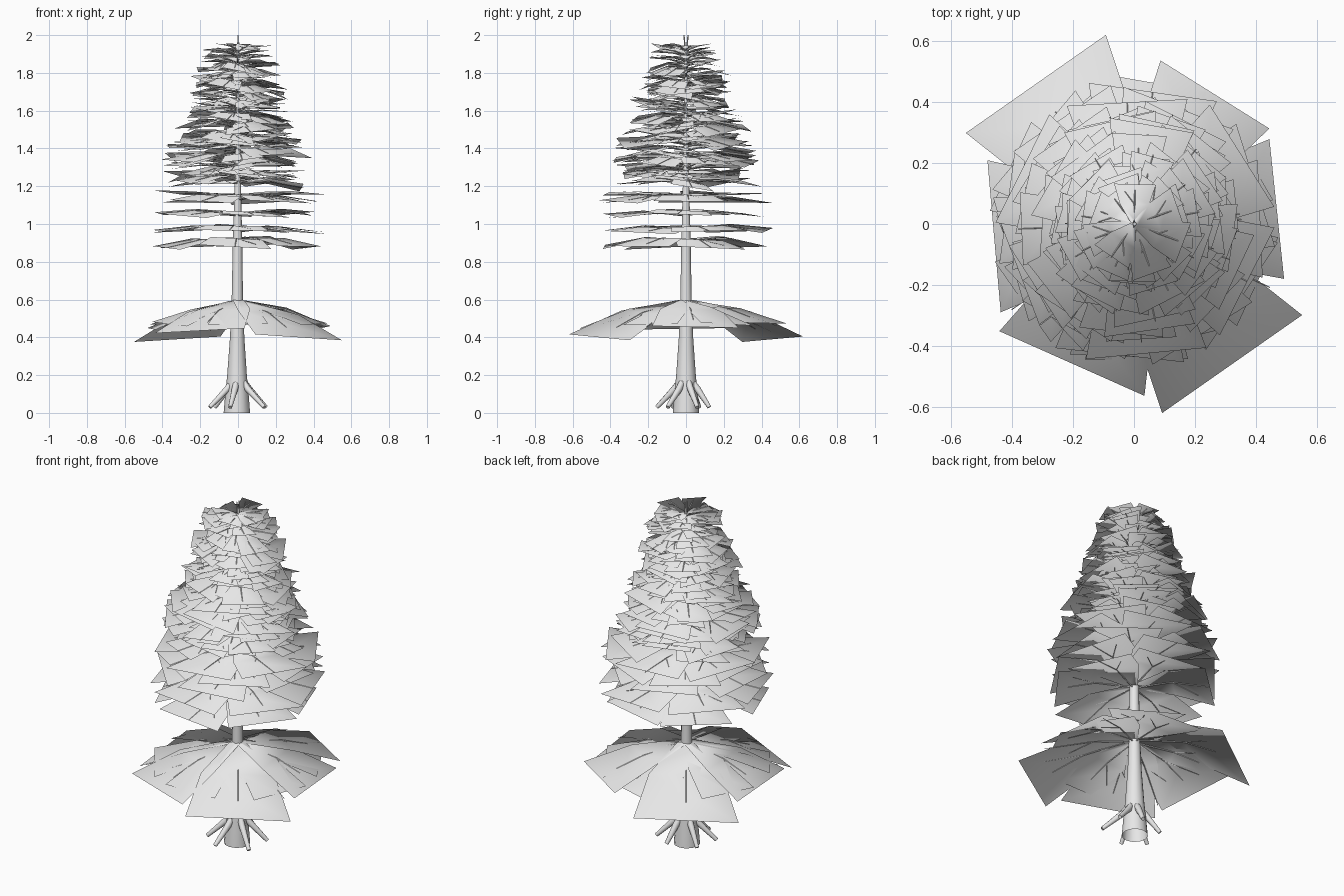
import bpy, bmesh, random
from math import sin, cos, pi, radians
from mathutils import Vector

random.seed(7)
if "Cube" in bpy.data.objects:
    bpy.data.objects.remove(bpy.data.objects["Cube"])

grey = bpy.data.materials.new("plain grey")
grey.use_nodes = True
colour = (0.8, 0.8, 0.8, 1)
grey.diffuse_color = colour
grey.node_tree.nodes["Principled BSDF"].inputs["Base Color"].default_value = colour


def finish(name, bm, smooth=False):
    mesh = bpy.data.meshes.new(name)
    bm.to_mesh(mesh)
    bm.free()
    mesh.materials.append(grey)
    obj = bpy.data.objects.new(name, mesh)
    bpy.context.collection.objects.link(obj)
    if smooth:
        bpy.ops.object.select_all(action='DESELECT')
        obj.select_set(True)
        bpy.context.view_layer.objects.active = obj
        bpy.ops.object.shade_smooth_by_angle(angle=radians(50))
    return obj


def tube(bm, points, radii, sides, open_start=False):
    """Tapered tube through the points."""
    rings = []
    for i, p in enumerate(points):
        d = points[min(i + 1, len(points) - 1)] - points[max(i - 1, 0)]
        q = d.to_track_quat('Z', 'Y')
        rings.append([bm.verts.new(p + q @ Vector((cos(a), sin(a), 0)) * radii[i])
                      for a in (2 * pi * k / sides for k in range(sides))])
    for a, b in zip(rings, rings[1:]):
        for k in range(sides):
            n = (k + 1) % sides
            bm.faces.new((a[k], a[n], b[n], b[k]))
    bm.faces.new(rings[-1])
    if not open_start:
        bm.faces.new(rings[0][::-1])


def polar(angle, r, z, side=0):
    """Point at a radius and height, shifted sideways."""
    return Vector((r * cos(angle) - side * sin(angle),
                   r * sin(angle) + side * cos(angle), z))


# Trunk, open underneath
profile = [(0, .07), (.1, .062), (.2, .052), (.4, .038), (.6, .03),
           (.9, .025), (1.2, .017), (1.6, .011), (1.96, .006)]
bm = bmesh.new()
tube(bm, [Vector((-.006 + .004 * z, 0, z)) for z, r in profile],
     [r for z, r in profile], 12, open_start=True)
finish("trunk", bm, True)

# Roots
bm = bmesh.new()
for deg, reach in ((22, .16), (72, .13), (150, .14), (205, .165), (255, .16), (325, .17)):
    a = radians(deg)
    tube(bm, [polar(a, .03, .17), polar(a, .065, .125), polar(a, reach, .03)],
         [.017, .018, .011], 8)
finish("roots", bm, True)

# Twin leader shoots at the tip
bm = bmesh.new()
for s in (-1, 1):
    tube(bm, [Vector((0, s * .004, 1.86)), Vector((0, s * .01, 2))], [.004, .003], 5)
finish("leader_shoots", bm)

fronds = bmesh.new()
twigs = bmesh.new()


def frond(angle, z, length, width, mid_dz, tip_dz, roll=0.0, overhang=.92):
    """Bent leaf card, narrow at the trunk and wide at the tip, with its twig."""
    rows = []
    for t, w, dz in ((.03, .16, 0), (.5, .7, mid_dz), (1, 1, tip_dz)):
        h = width * w / 2
        rows.append([fronds.verts.new(polar(angle, length * t, z + dz + s * h * roll, s * h))
                     for s in (-1, 1)])
    for a, b in zip(rows, rows[1:]):
        fronds.faces.new((a[0], b[0], b[1], a[1])).smooth = True
    end = polar(angle, length * overhang, z + mid_dz + (tip_dz - mid_dz) * (overhang * 2 - 1))
    mid = polar(angle, length * .5, z + mid_dz)
    tube(twigs, [polar(angle, 0, z - .01), mid, end], [.005, .003, .0015], 4)
    # side shoot
    fork = angle + random.choice((-.3, .3))
    tube(twigs, [mid, polar(fork, length * .85, z + mid_dz + (tip_dz - mid_dz) * .7)],
         [.002, .001], 4)


# Low drooping skirt: long fronds, then shorter ones between
for deg, length, width, drop in ((6, .47, .46, .14), (58, .5, .42, .12), (125, .56, .56, .205),
                                 (185, .46, .5, .15), (246, .5, .52, .16), (305, .56, .56, .195)):
    frond(radians(deg), .595, length, width, -drop * .33, -drop, random.uniform(-.06, .06), .8)
for deg in (30, 80, 155, 215, 270, 335):
    frond(radians(deg), .58, random.uniform(.4, .48), .32, -.04, -.11,
          random.uniform(-.1, .1), random.choice((.8, 1.1)))

# Spaced flat whorls above the bare trunk
for z, reach, droop, turn in ((.915, .42, -.035, 20), (.975, .46, -.015, 18), (1.06, .41, -.01, 45),
                              (1.135, .42, -.022, 0), (1.15, .43, .012, 28)):
    for k in range(6):
        a = radians(60 * k + turn + random.uniform(-9, 9))
        frond(a, z + random.uniform(-.008, .008), reach * random.uniform(.9, 1.04), reach * .92,
              .01, droop, random.uniform(-.07, .07), random.choice((.85, 1.0)))

# Dense crown, tapering to a shallow cup at the top
outline = [(1.22, .36), (1.36, .365), (1.5, .33), (1.6, .28), (1.78, .235), (1.9, .18), (1.95, .15)]


def crown_radius(z):
    for (z0, r0), (z1, r1) in zip(outline, outline[1:]):
        if z <= z1:
            return r0 + (r1 - r0) * max(0, (z - z0) / (z1 - z0))
    return outline[-1][1]


tiers = 26
for i in range(tiers):
    t = i / (tiers - 1)
    z = 1.235 + .69 * t
    reach = crown_radius(z)
    turn = random.uniform(0, 60)
    for k in range(7):
        a = radians(360 / 7 * k + turn + random.uniform(-16, 16))
        tip = random.uniform(-.045, .03) if t < .92 else random.uniform(.01, .025)
        frond(a, z + random.uniform(-.012, .012), reach * random.uniform(.74, 1.06),
              reach * random.uniform(.6, .9), .008 + tip * .25, tip,
              random.uniform(-.2, .2), random.choice((.85, .9, 1.03)))

# Leaf normals lean outwards for soft, rounded foliage shading
leaves = finish("fronds", fronds).data
leaves.normals_split_custom_set_from_vertices(
    [(Vector((v.co.x, v.co.y, 0)).normalized() + Vector((0, 0, 1))).normalized()
     for v in leaves.vertices])
finish("twigs", twigs)
